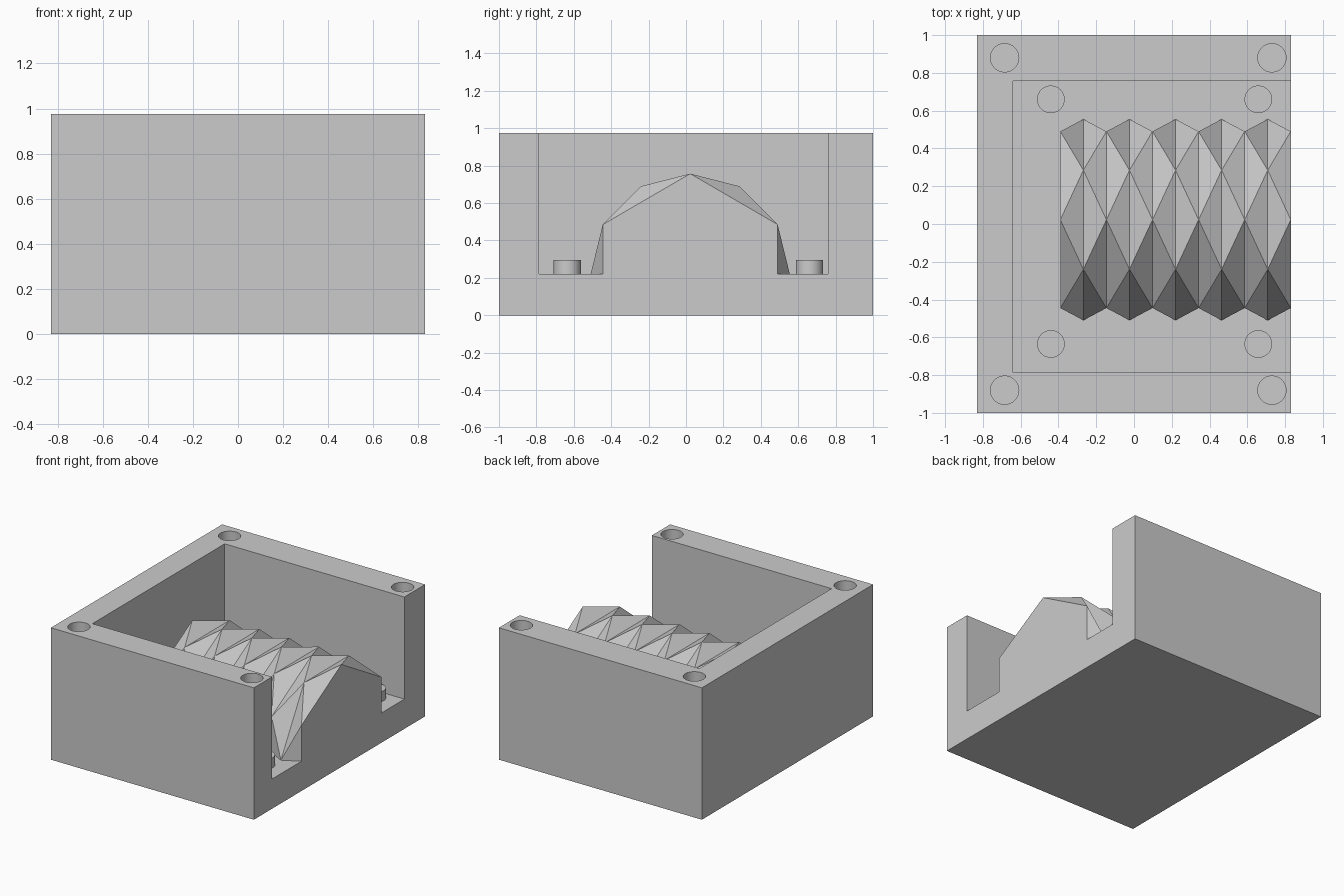
import bpy
import bmesh

if "Cube" in bpy.data.objects:
    bpy.data.objects.remove(bpy.data.objects["Cube"], do_unlink=True)

grey = bpy.data.materials.new("plain grey")
grey.use_nodes = True
grey.diffuse_color = (0.6, 0.6, 0.6, 1)
grey.node_tree.nodes["Principled BSDF"].inputs["Base Color"].default_value = (0.6, 0.6, 0.6, 1)

WIDTH, TOP, FLOOR = 0.83, 0.975, 0.22
MID_Y = 0.0225                      # ridge centre line
RIDGE_START, PLEATS = -0.39, 5


def finish(name, bm):
    bmesh.ops.recalc_face_normals(bm, faces=bm.faces)
    mesh = bpy.data.meshes.new(name)
    bm.to_mesh(mesh)
    bm.free()
    obj = bpy.data.objects.new(name, mesh)
    bpy.context.collection.objects.link(obj)
    mesh.materials.append(grey)
    return obj


def block(name, low, high):
    bm = bmesh.new()
    bmesh.ops.create_cube(bm, size=1)
    for v in bm.verts:
        v.co = [high[i] if v.co[i] > 0 else low[i] for i in range(3)]
    return finish(name, bm)


def cylinder(name, x, y, low, high, radius):
    bm = bmesh.new()
    bmesh.ops.create_cone(bm, cap_ends=True, segments=48, radius1=radius,
                          radius2=radius, depth=high - low)
    bmesh.ops.translate(bm, verts=bm.verts, vec=(x, y, (low + high) / 2))
    return finish(name, bm)


def select(obj):
    bpy.ops.object.select_all(action="DESELECT")
    obj.select_set(True)
    bpy.context.view_layer.objects.active = obj


def combine(target, tool, operation):
    mod = target.modifiers.new("combine", "BOOLEAN")
    mod.operation, mod.solver, mod.object = operation, "EXACT", tool
    select(target)
    bpy.ops.object.modifier_apply(modifier=mod.name)
    bpy.data.objects.remove(tool, do_unlink=True)


def mirrored(half, crown):
    """Full arch profile from (offset, z) pairs on one side."""
    return ([(MID_Y + o, z) for o, z in half] + crown
            + [(MID_Y - o, z) for o, z in reversed(half)])


def folded_ridge():
    root = FLOOR - 0.1
    valley = mirrored([(0.4675, root), (0.4675, FLOOR), (0.4675, 0.485)], [(MID_Y, 0.757)])
    peak = mirrored([(0.5325, root), (0.5325, FLOOR), (0.2625, 0.69)], [])
    bm = bmesh.new()
    step = (WIDTH - RIDGE_START) / (2 * PLEATS)
    rows = []
    for i in range(2 * PLEATS + 1):
        x = WIDTH if i == 2 * PLEATS else RIDGE_START + i * step
        rows.append([bm.verts.new((x, y, z)) for y, z in (peak if i % 2 else valley)])
    for i in range(2 * PLEATS):
        a, b = (rows[i + 1], rows[i]) if i % 2 else (rows[i], rows[i + 1])
        bm.faces.new((a[0], b[0], b[1], a[1]))
        bm.faces.new((a[-1], b[-1], b[-2], a[-2]))
        bm.faces.new((a[0], b[0], b[-1], a[-1]))
        for k in range(1, 5):
            bm.faces.new((a[k], b[k], a[k + 1]))
            if k < 4:
                bm.faces.new((b[k], b[k + 1], a[k + 1]))
    bm.faces.new(rows[0])
    bm.faces.new(rows[-1])
    return finish("folded_ridge", bm)


# Open-sided tray with a pleated arch rising from its floor
tray = block("mould_tray", (-WIDTH, -1, 0), (WIDTH, 1, TOP))
combine(tray, block("cavity_cutter", (-0.64, -0.787, FLOOR), (1, 0.758, 1.2)), "DIFFERENCE")
combine(tray, folded_ridge(), "UNION")

# Locating sockets in the rim
for x in (-0.685, 0.73):
    for y in (-0.88, 0.88):
        combine(tray, cylinder("socket_cutter", x, y, TOP - 0.1, 1.1, 0.075), "DIFFERENCE")
select(tray)
bpy.ops.object.shade_smooth_by_angle(angle=0.15)

# Locating pegs on the cavity floor
for x, side in ((-0.44, "right"), (0.658, "left")):
    for y, end in ((-0.635, "front"), (0.66, "back")):
        peg = cylinder(f"peg_{end}_{side}", x, y, FLOOR, 0.295, 0.073)
        select(peg)
        bpy.ops.object.shade_smooth_by_angle(angle=0.5)
